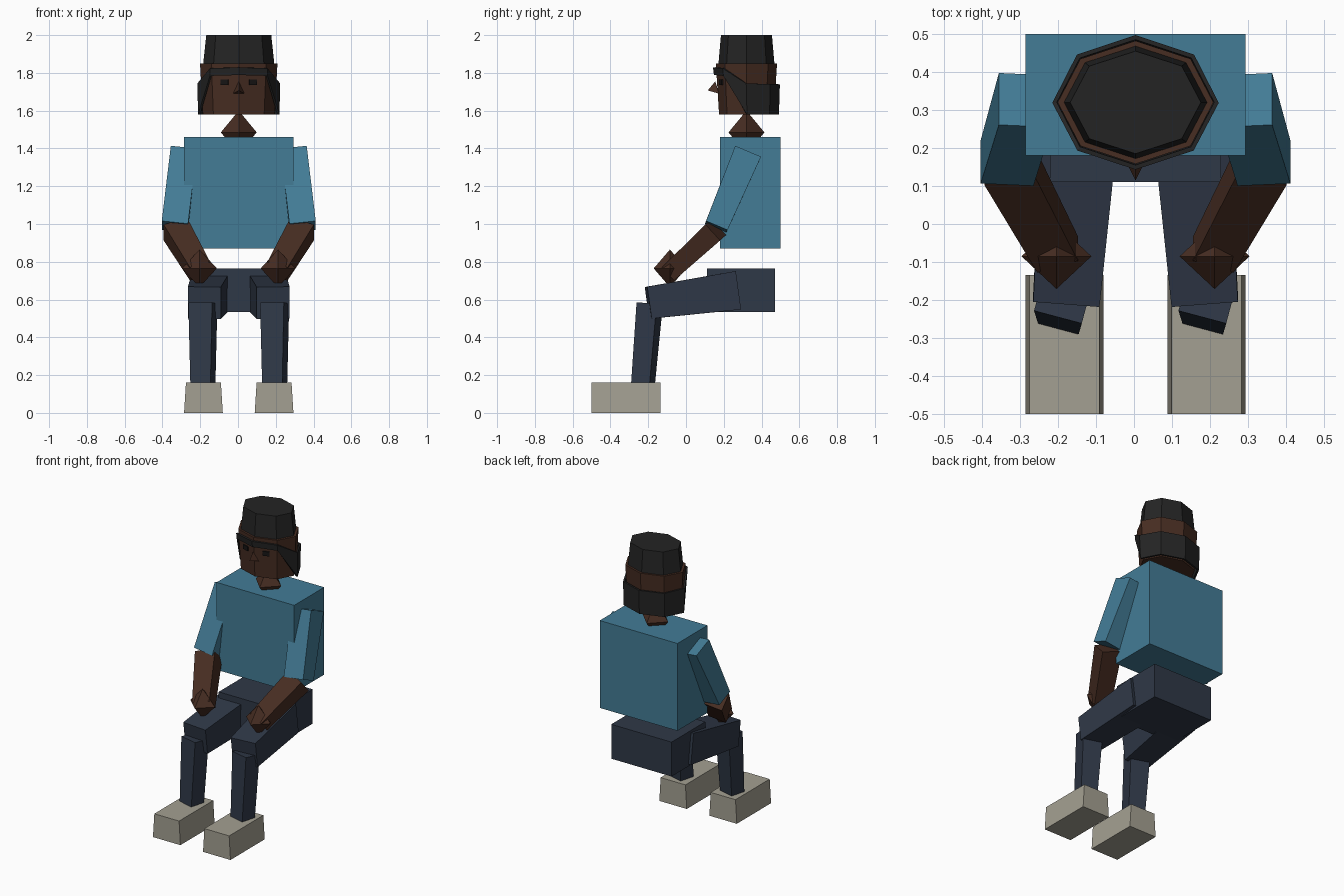
import bpy
import bmesh
import math
from mathutils import Vector

if "Cube" in bpy.data.objects:
    bpy.data.objects.remove(bpy.data.objects["Cube"], do_unlink=True)

CX = 0.004  # body mid-line


def material(name, rgb):
    lin = [(c / 255 / 12.92 if c < 11 else ((c / 255 + 0.055) / 1.055) ** 2.4) for c in rgb]
    m = bpy.data.materials.new(name)
    m.use_nodes = True
    m.diffuse_color = (*lin, 1)
    m.node_tree.nodes["Principled BSDF"].inputs["Base Color"].default_value = (*lin, 1)
    return m


SHIRT = material("blue shirt", (67, 124, 150))
TROUSERS = material("navy trousers", (47, 56, 71))
SKIN = material("brown skin", (71, 45, 34))
HAIR = material("black hair", (36, 36, 36))
SHOE = material("grey shoe", (164, 160, 146))
EYE = material("dark eye", (22, 20, 20))


def finish(bm, name, mat):
    bmesh.ops.recalc_face_normals(bm, faces=bm.faces)
    me = bpy.data.meshes.new(name)
    bm.to_mesh(me)
    bm.free()
    me.materials.append(mat)
    ob = bpy.data.objects.new(name, me)
    bpy.context.collection.objects.link(ob)
    return ob


def loft(name, mat, rings, capped=True):
    """Skin a series of equal-length point rings."""
    bm = bmesh.new()
    loops = [[bm.verts.new(p) for p in ring] for ring in rings]
    n = len(loops[0])
    for low, high in zip(loops, loops[1:]):
        for i in range(n):
            j = (i + 1) % n
            bm.faces.new((low[i], low[j], high[j], high[i]))
    if capped:
        bm.faces.new(loops[0])
        bm.faces.new(loops[-1])
    return finish(bm, name, mat)


def beam(name, mat, a, b, size_a, size_b, side=(1, 0, 0)):
    """Tapered four-sided bar from a to b; sizes are (along side, across)."""
    a, b = Vector(a), Vector(b)
    axis = (b - a).normalized()
    u = Vector(side)
    u = (u - axis * u.dot(axis)).normalized()
    v = axis.cross(u)
    corners = ((-1, -1), (1, -1), (1, 1), (-1, 1))
    rings = [[p + u * s * w / 2 + v * t * d / 2 for s, t in corners]
             for p, (w, d) in ((a, size_a), (b, size_b))]
    return loft(name, mat, rings)


def hull(name, mat, points):
    bm = bmesh.new()
    bmesh.ops.convex_hull(bm, input=[bm.verts.new(p) for p in points])
    return finish(bm, name, mat)


def diamond(name, mat, centre, radii):
    c = Vector(centre)
    pts = []
    for i in range(3):
        step = Vector((0, 0, 0))
        step[i] = radii[i]
        pts += [c + step, c - step]
    return hull(name, mat, pts)


# Octagon columns start at the front point and run around the head
HEAD_Y = 0.32


def octagon(rx, ry, heights):
    ring = []
    for i in range(8):
        t = math.pi / 4 * i
        z = heights[min(i, 8 - i)] if isinstance(heights, tuple) else heights
        ring.append((CX + rx * math.sin(t), HEAD_Y - ry * math.cos(t), z))
    return ring


# Head, cap of hair and the band that sweeps down over the sides and back
loft("head", SKIN, [octagon(0.190, 0.145, 1.58), octagon(0.205, 0.162, 1.85)])
loft("hair_top", HAIR, [octagon(0.188, 0.148, 1.85), octagon(0.172, 0.135, 2.0)])
band = loft("hair_band", HAIR,
            [octagon(0.204, 0.160, (1.79, 1.785, 1.58, 1.58, 1.58)),
             octagon(0.207, 0.165, (1.83, 1.825, 1.745, 1.74, 1.74))], capped=False)
shell = band.modifiers.new("thickness", 'SOLIDIFY')
shell.thickness = 0.012
shell.offset = -1

# Face
hull("nose", SKIN, [(CX, 0.155, 1.755), (CX - 0.03, 0.175, 1.69),
                    (CX + 0.03, 0.175, 1.69), (CX, 0.115, 1.707)])
for s, label in ((1, "left"), (-1, "right")):
    slope = math.radians(18)
    out = Vector((s * math.sin(slope), -math.cos(slope), 0))
    base = Vector((CX + s * 0.075, 0.187, 1.75))
    beam(label + "_eye", EYE, base - out * 0.002, base + out * 0.006,
         (0.044, 0.03), (0.044, 0.03), (math.cos(slope), s * math.sin(slope), 0))

# Neck, torso and hips
diamond("neck", SKIN, (CX, HEAD_Y, 1.485), (0.095, 0.095, 0.115))
beam("torso", SHIRT, (CX, 0.34, 0.87), (CX, 0.34, 1.46), (0.58, 0.32), (0.58, 0.32))
beam("hips", TROUSERS, (CX, 0.29, 0.533), (CX, 0.29, 0.765), (0.45, 0.36), (0.45, 0.36))

# Limbs
for s, label in ((1, "left"), (-1, "right")):
    def at(x, y, z):
        return (CX + s * x, y, z)

    beam(label + "_sleeve", SHIRT, at(0.29, 0.326, 1.378), at(0.338, 0.16, 0.985),
         (0.14, 0.148), (0.14, 0.123))
    beam(label + "_forearm", SKIN, at(0.335, 0.16, 0.972), at(0.205, -0.08, 0.75),
         (0.135, 0.115), (0.115, 0.095))
    diamond(label + "_hand", SKIN, at(0.208, -0.085, 0.765), (0.092, 0.086, 0.1))
    beam(label + "_thigh", TROUSERS, at(0.145, 0.27, 0.648), at(0.182, -0.2, 0.583),
         (0.2, 0.205), (0.175, 0.17))
    # Both shins are turned the same way
    turn = math.radians(-15)
    beam(label + "_shin", TROUSERS, at(0.19, -0.192, 0.58), at(0.19, -0.232, 0.1),
         (0.13, 0.11), (0.108, 0.1), (math.cos(turn), math.sin(turn), 0))
    beam(label + "_shoe", SHOE, at(0.187, -0.317, 0), at(0.187, -0.317, 0.16),
         (0.205, 0.365), (0.185, 0.365))
